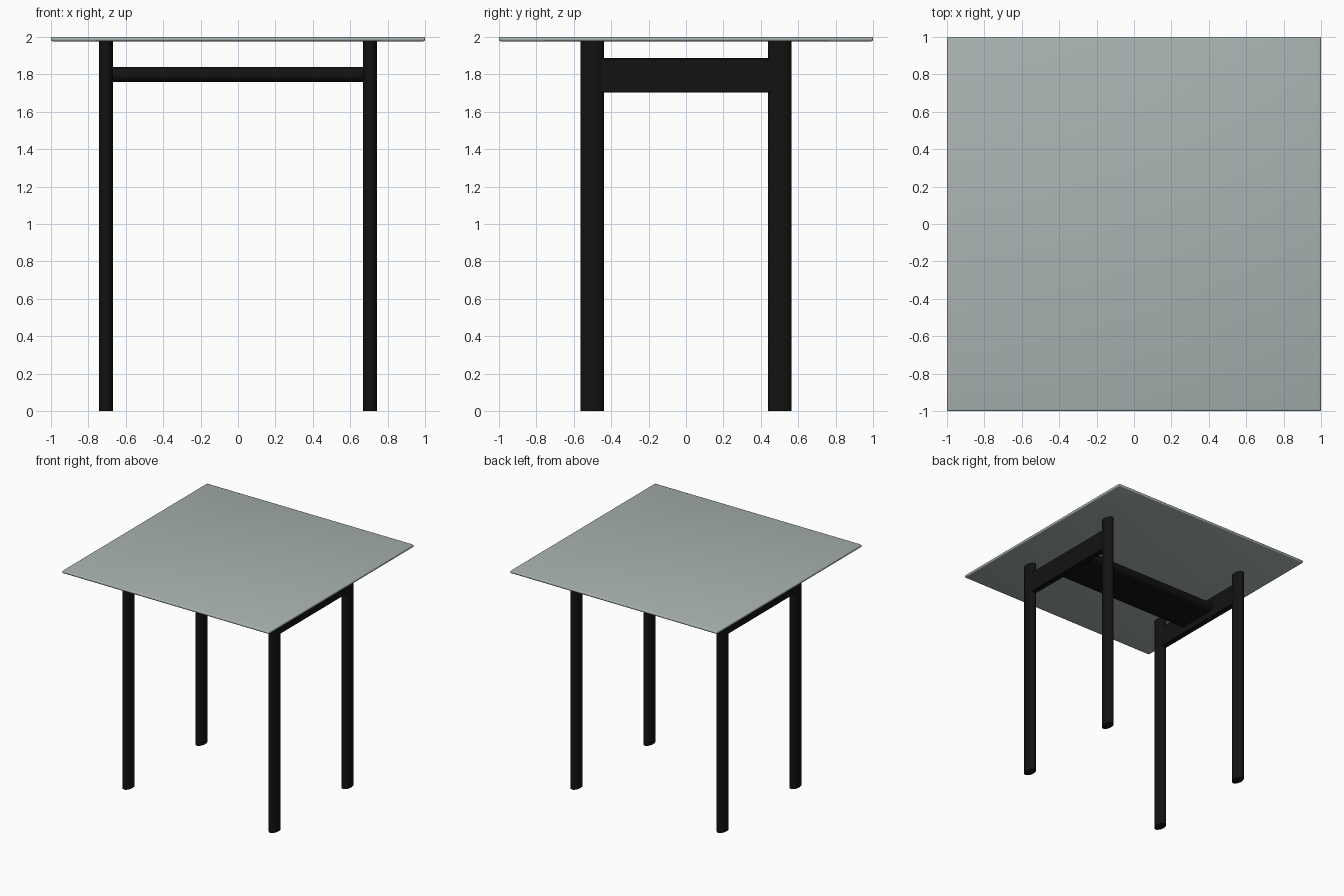
import bpy, bmesh, math
from mathutils import Matrix

if "Cube" in bpy.data.objects:
    bpy.data.objects.remove(bpy.data.objects["Cube"])


def material(name, color):
    m = bpy.data.materials.new(name)
    m.diffuse_color = color
    m.use_nodes = True
    m.node_tree.nodes["Principled BSDF"].inputs["Base Color"].default_value = m.diffuse_color
    return m


glass = material("tinted_glass", (0.40, 0.45, 0.45, 1))
black = material("black_metal", (0.006, 0.006, 0.006, 1))


def finish(bm, name, mat, smooth=True):
    bmesh.ops.recalc_face_normals(bm, faces=bm.faces[:])
    me = bpy.data.meshes.new(name)
    bm.to_mesh(me)
    bm.free()
    ob = bpy.data.objects.new(name, me)
    bpy.context.collection.objects.link(ob)
    me.materials.append(mat)
    if smooth:
        bpy.ops.object.select_all(action='DESELECT')
        ob.select_set(True)
        bpy.context.view_layer.objects.active = ob
        bpy.ops.object.shade_smooth_by_angle(angle=math.radians(35))
    return ob


def box(name, size, loc, mat, bevel, segments):
    bm = bmesh.new()
    bmesh.ops.create_cube(bm, size=1, matrix=Matrix.Translation(loc) @ Matrix.Diagonal((*size, 1)))
    bmesh.ops.bevel(bm, geom=bm.edges[:], offset=bevel, segments=segments,
                    profile=0.5, affect='EDGES')
    return finish(bm, name, mat)


def extrude_profile(name, points, vec, mat):
    bm = bmesh.new()
    face = bm.faces.new([bm.verts.new(p) for p in points])
    out = bmesh.ops.extrude_face_region(bm, geom=[face], use_keep_orig=True)
    verts = [g for g in out["geom"] if isinstance(g, bmesh.types.BMVert)]
    bmesh.ops.translate(bm, verts=verts, vec=vec)
    return finish(bm, name, mat)


# Thin square top with rounded edges
TOP_Z = 1.977
box("table_top", (2, 2, 2 - TOP_Z), (0, 0, (2 + TOP_Z) / 2), glass, 0.009, 3)

# Four oval legs
for xn, sx in (("left", -1), ("right", 1)):
    for yn, sy in (("front", -1), ("back", 1)):
        oval = [(sx * 0.706 + 0.0375 * math.cos(a), sy * 0.502 + 0.0625 * math.sin(a), 0)
                for a in (2 * math.pi * i / 40 for i in range(40))]
        extrude_profile(f"{yn}_{xn}_leg", oval, (0, 0, TOP_Z), black)

    # Deep side rail joining the front and back legs
    box(f"{xn}_side_rail", (0.05, 0.92, 0.185), (sx * 0.706, 0, 1.795), black, 0.004, 1)

# Wide flat centre beam with rounded long edges
R, HALF = 0.04, 0.205
beam = []
for s, start in ((1, -math.pi / 2), (-1, math.pi / 2)):
    for i in range(13):
        a = start + math.pi * i / 12
        beam.append((-0.69, s * (HALF - R) + R * math.cos(a), 1.80 + R * math.sin(a)))
extrude_profile("centre_beam", beam, (1.38, 0, 0), black)
